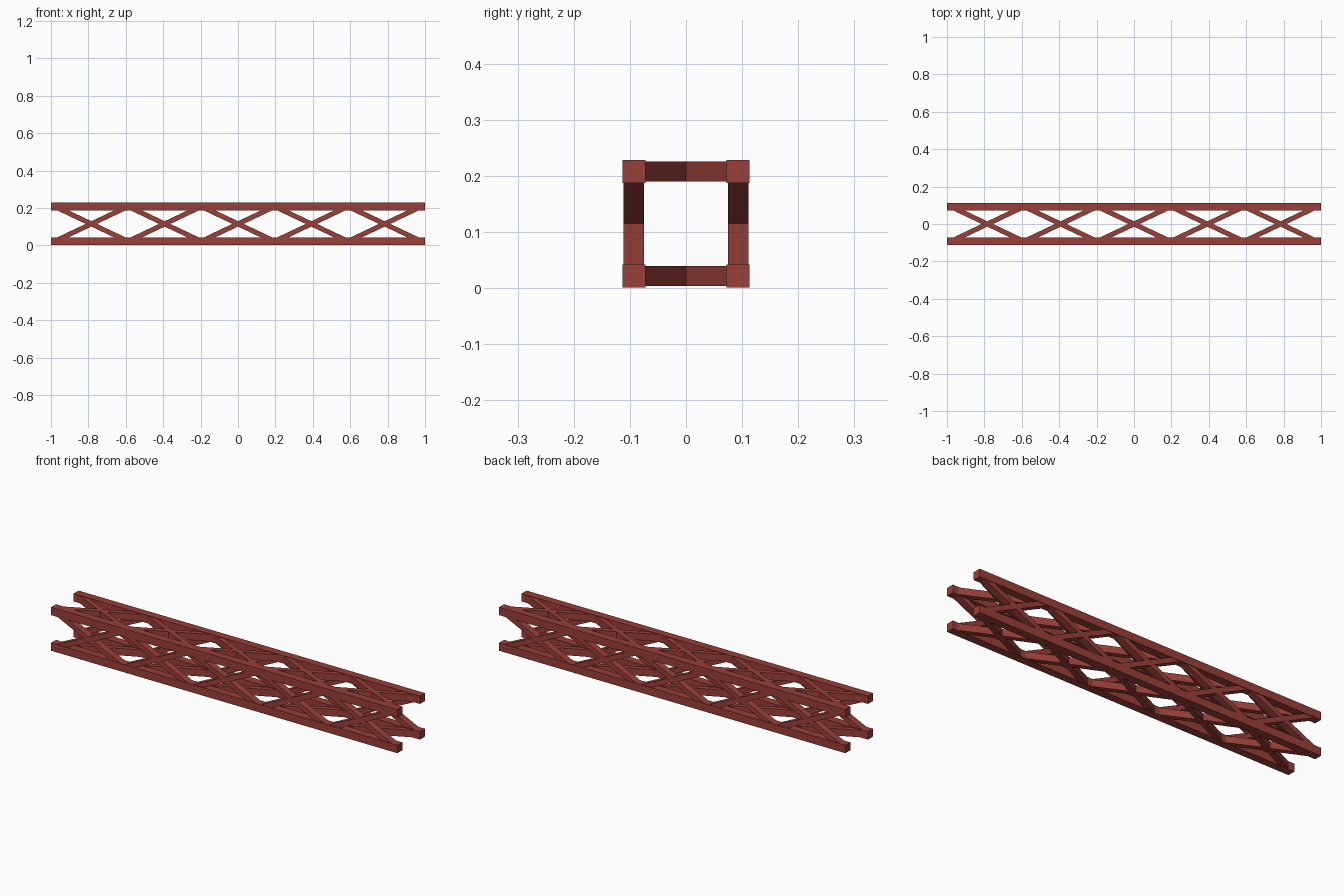
import bpy
from mathutils import Vector, Matrix

if "Cube" in bpy.data.objects:
    bpy.data.objects.remove(bpy.data.objects["Cube"])

CHORD = 0.041          # square chord tube
DEPTH, THICK = 0.036, 0.026   # brace section: across the face, within the face
OFF = 0.093            # chord centre from the truss axis
MID = 0.1145           # height of the truss axis
BAYS, NODE = 5, 0.98   # lattice bays and outermost node position

paint = bpy.data.materials.new("red_paint")
paint.diffuse_color = (0.32, 0.05, 0.04, 1)
paint.use_nodes = True
paint.node_tree.nodes["Principled BSDF"].inputs["Base Color"].default_value = paint.diffuse_color


def bar(name, a, b, normal, width, thick):
    """Rectangular bar from a to b; width is measured along normal."""
    a, b, n = Vector(a), Vector(b), Vector(normal)
    d = (b - a).normalized()
    s = n.cross(d)
    rot = Matrix((d, s, n)).transposed().to_4x4()
    bpy.ops.mesh.primitive_cube_add(size=1)
    o = bpy.context.object
    o.name = name
    o.data.transform(Matrix.Translation((a + b) / 2) @ rot
                     @ Matrix.Diagonal(((b - a).length, thick, width, 1)))
    o.data.materials.append(paint)


# four long corner chords
for sy in (-1, 1):
    for sz in (-1, 1):
        y, z = sy * OFF, MID + sz * OFF
        bar("chord", (-1, y, z), (1, y, z), (0, 0, 1), CHORD, CHORD)

# crossed diagonal braces in every bay of all four faces
step = 2 * NODE / BAYS
for i in range(BAYS):
    x0 = -NODE + i * step
    x1 = x0 + step
    for side in (-1, 1):
        for s in (-1, 1):
            bar("side_brace", (x0, side * OFF, MID - s * OFF),
                (x1, side * OFF, MID + s * OFF), (0, 1, 0), DEPTH, THICK)
            bar("level_brace", (x0, -s * OFF, MID + side * OFF),
                (x1, s * OFF, MID + side * OFF), (0, 0, 1), DEPTH, THICK)
